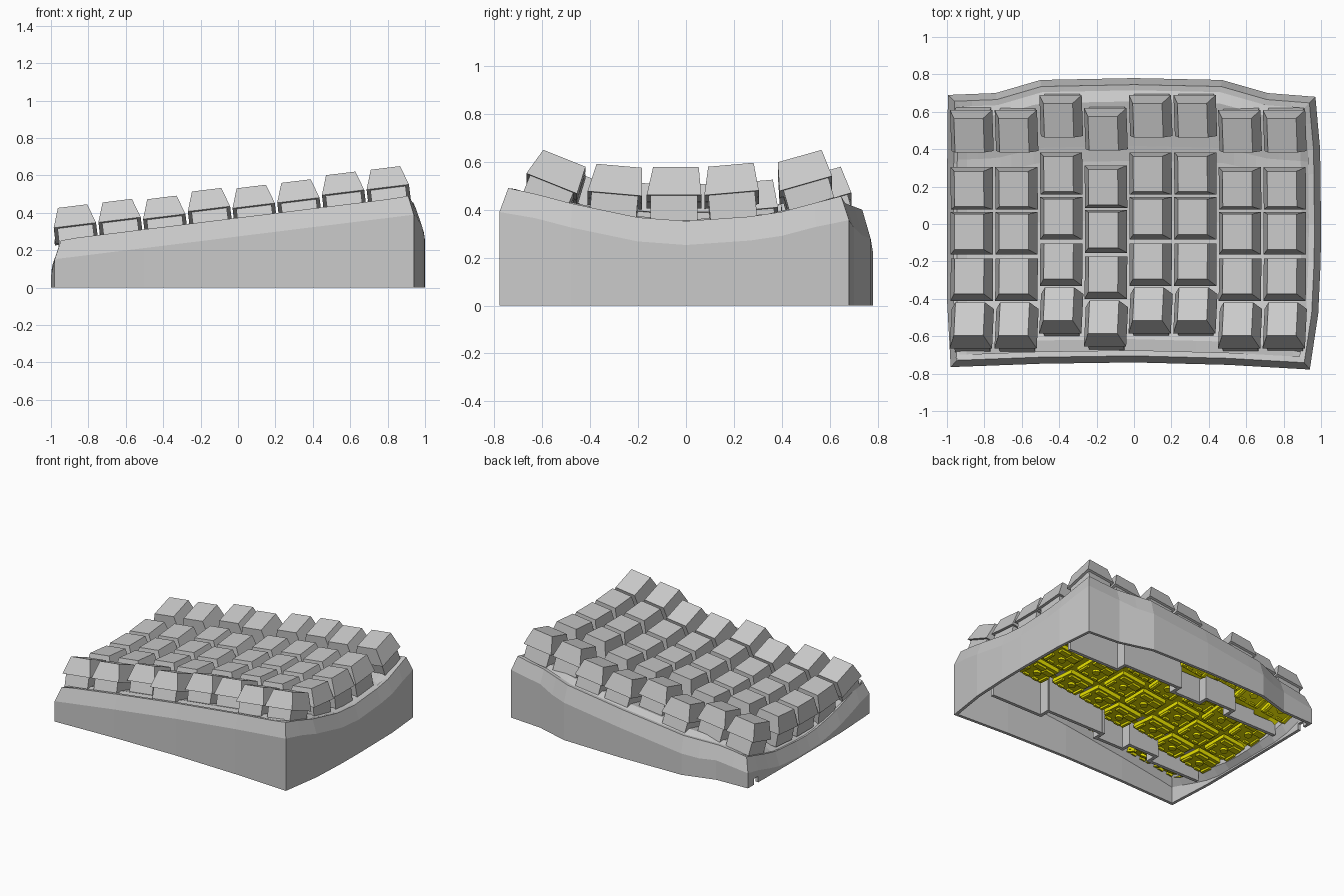
import bpy, bmesh, math
from mathutils import Matrix, Vector

if "Cube" in bpy.data.objects:
    bpy.data.objects.remove(bpy.data.objects["Cube"])


def material(name, rgb):
    m = bpy.data.materials.new(name)
    m.diffuse_color = (*rgb, 1)
    m.use_nodes = True
    m.node_tree.nodes["Principled BSDF"].inputs["Base Color"].default_value = m.diffuse_color
    return m


GREY = material("grey plastic", (0.59, 0.59, 0.59))
YELLOW = material("yellow socket", (0.95, 0.9, 0.0))


def link(name, mesh, mats=(), matrix=None):
    for m in mats:
        mesh.materials.append(m)
    ob = bpy.data.objects.new(name, mesh)
    if matrix:
        ob.matrix_world = matrix
    bpy.context.collection.objects.link(ob)
    return ob


def mesh_from(name, verts, faces):
    me = bpy.data.meshes.new(name)
    me.from_pydata(verts, [], faces)
    bm = bmesh.new()
    bm.from_mesh(me)
    bmesh.ops.recalc_face_normals(bm, faces=bm.faces)
    bm.to_mesh(me)
    bm.free()
    return me


def loft(name, rings, cap=True, closed=False):
    """Skin a stack of equal-length rings."""
    n = len(rings[0])
    verts = [p for r in rings for p in r]
    faces = []
    for k in range(len(rings) if closed else len(rings) - 1):
        a, b = k * n, ((k + 1) % len(rings)) * n
        faces += [(a + i, a + (i + 1) % n, b + (i + 1) % n, b + i) for i in range(n)]
    if cap:
        faces += [tuple(range(n)), tuple(range(len(verts) - n, len(verts)))]
    return mesh_from(name, verts, faces)


def rect(w, d, z, cy=0):
    return [(-w / 2, cy - d / 2, z), (w / 2, cy - d / 2, z),
            (w / 2, cy + d / 2, z), (-w / 2, cy + d / 2, z)]


def interp(table, t):
    if t <= table[0][0]:
        return table[0][1]
    for (a, fa), (b, fb) in zip(table, table[1:]):
        if t <= b:
            return fa + (fb - fa) * (t - a) / (b - a)
    return table[-1][1]


# Concave rim height along y, tilted so that the right side is higher
RIM = [(-.73, .49), (-.48, .42), (-.2, .36), (0, .345), (.35, .37), (.64, .45), (.78, .458)]


def height(x, y):
    return interp(RIM, y) - 0.124 * (0.94 - x)


# Case outline, one list for each side
FRONT = [(-.98, -.765), (-.5, -.747), (0, -.74), (.5, -.753), (.94, -.778)]
RIGHT = [(.985, -.48), (.998, -.2), (1, 0), (.995, .4)]
BACK = [(.97, .68), (.715, .70), (.47, .77), (0, .78), (-.5, .77), (-.74, .70), (-.995, .69)]
LEFT = [(-1, .2), (-1, -.4)]
corners = [Vector(p) for p in FRONT + RIGHT + BACK + LEFT]
outline = []
for i, a in enumerate(corners):
    b = corners[(i + 1) % len(corners)]
    n = max(1, round((b - a).length / 0.13))
    outline += [a.lerp(b, k / n) for k in range(n)]


def inset(d):
    out = []
    for i, p in enumerate(outline):
        e1 = (p - outline[i - 1]).normalized()
        e2 = (outline[(i + 1) % len(outline)] - p).normalized()
        n1, n2 = Vector((-e1.y, e1.x)), Vector((-e2.y, e2.x))
        out.append(p + (n1 + n2) * d / (1 + n1.dot(n2)))
    return out


def ring(d, drop, floor=0.0, back_drop=0.0):
    res = []
    for p, q in zip(outline, inset(d)):
        z = 0.0
        if drop is not None:
            z = max(floor, height(p.x, p.y) - drop - (back_drop if p.y > 0.72 else 0))
        res.append((q.x, q.y, z))
    return res


# Case: hollow wall with a chamfered rim, open underneath
case = link("case_wall", loft("case_wall", [
    ring(0, None), ring(0, .1, .012, .02), ring(.035, 0), ring(.065, .005),
    ring(.065, .07, .025), ring(.022, .13, .012), ring(.022, None)],
    cap=False, closed=True), [GREY])

# Cable notch in the left wall
cutter = link("notch_cutter", loft("notch_cutter", [rect(.2, .05, -.05), rect(.2, .05, .045)]),
              matrix=Matrix.Translation((-1, .595, 0)))
cutter.hide_render = True
mod = case.modifiers.new("notch", 'BOOLEAN')
mod.operation = 'DIFFERENCE'
mod.solver = 'EXACT'
mod.object = cutter
bpy.context.view_layer.objects.active = case
bpy.ops.object.modifier_apply(modifier="notch")
bpy.data.objects.remove(cutter)

# Curved switch plate filling the rim, yellow underneath
side = [(y, x) for x, y in [FRONT[-1]] + RIGHT + [BACK[0]]]
back = BACK[::-1]
NX, NY = 32, 18
verts, faces = [], []
for i in range(NX + 1):
    x0 = -.955 + 1.905 * i / NX
    y0, y1 = interp(FRONT, x0) + .045, interp(back, x0) - .045
    for j in range(NY + 1):
        y = y0 + (y1 - y0) * j / NY
        x1 = interp(side, y) - .045
        x = -.953 + (x1 + .953) * i / NX
        edge = i in (0, NX) or j in (0, NY)
        verts.append((x, y, height(x, y) + (-.012 if edge else .018)))
        if i < NX and j < NY:
            a = i * (NY + 1) + j
            faces.append((a, a + NY + 1, a + NY + 2, a + 1))
me = bpy.data.meshes.new("switch_plate")
me.from_pydata(verts, [], faces)
plate = link("switch_plate", me, [GREY, YELLOW])
sol = plate.modifiers.new("thickness", 'SOLIDIFY')
sol.thickness = 0.03
sol.offset = -1
sol.material_offset = 1

# Shared meshes for one key: cap, switch body and socket
cap_me = loft("keycap", [rect(.228, .228, 0), rect(.158, .19, .122, .008)])
switch_me = loft("switch", [rect(.19, .195, -.105), rect(.19, .195, .002), rect(.13, .13, .01)])
socket_me = bpy.data.meshes.new("socket")
bm = bmesh.new()


def add_box(cx, cy, cz, sx, sy, sz):
    bmesh.ops.create_cube(bm, size=1, matrix=Matrix.Translation((cx, cy, cz))
                          @ Matrix.Diagonal((sx, sy, sz, 1)))


add_box(0, 0, -.127, .195, .205, .03)
add_box(-.045, .05, -.15, .07, .05, .016)
add_box(.04, .07, -.15, .08, .04, .016)
for s in (-1, 1):
    add_box(s * .085, -.04, -.15, .02, .09, .016)
    add_box(s * .04, -.08, -.15, .04, .02, .016)
bmesh.ops.create_cone(bm, cap_ends=True, segments=12, radius1=.026, radius2=.026, depth=.016,
                      matrix=Matrix.Translation((0, -.01, -.15)))
bm.to_mesh(socket_me)
bm.free()
cap_me.materials.append(GREY)
switch_me.materials.append(GREY)
socket_me.materials.append(YELLOW)

# Key grid: rows as (y, z of cap base, tilt, socket drop), columns with stagger
ROWS = [(-.56, .495, -22, .0), (-.297, .453, -5, .02), (-.05, .447, 0, .03),
        (.19, .456, 5, .03), (.50, .495, 16, .035)]
STAGGER = [0, 0, .08, .01, .08, .08, 0, 0]
for c, off in enumerate(STAGGER):
    x = -.867 + .239 * c
    for r, (y, z, tilt, drop) in enumerate(ROWS):
        zc = z - .122 * (.805 - x) - (.012 if off > .05 else 0)
        m = (Matrix.Translation((x, y + off, zc)) @ Matrix.Rotation(math.radians(-7), 4, 'Y')
             @ Matrix.Rotation(math.radians(tilt), 4, 'X'))
        tag = f"_column{c + 1}_row{r + 1}"
        link("keycap" + tag, cap_me, matrix=m)
        link("switch" + tag, switch_me, matrix=m)
        link("socket" + tag, socket_me, matrix=m @ Matrix.Translation((0, 0, -drop)))

    # Staggered walls hanging under the plate, inside the first and last rows
    for end, y in (("front", -.45 + off), ("back", .36 + off)):
        top = height(x - .12, y) - .01
        w = .19 if c in (0, 7) else .243
        cx = x + (.025 if c == 0 else -.025 if c == 7 else 0)
        link(f"{end}_inner_wall_{c + 1}", loft("inner_wall", [rect(w, .025, .03),
                                                             rect(w, .025, top)]),
             [GREY], Matrix.Translation((cx, y, 0)))
        # Web closing the step to the next column
        if c < 7 and abs(STAGGER[c + 1] - off) > .05:
            mid = y + (STAGGER[c + 1] - off) / 2
            link(f"{end}_wall_step_{c + 1}", loft("wall_step", [rect(.025, .1, .03),
                                                               rect(.025, .1, top)]),
                 [GREY], Matrix.Translation((x + .12, mid, 0)))
